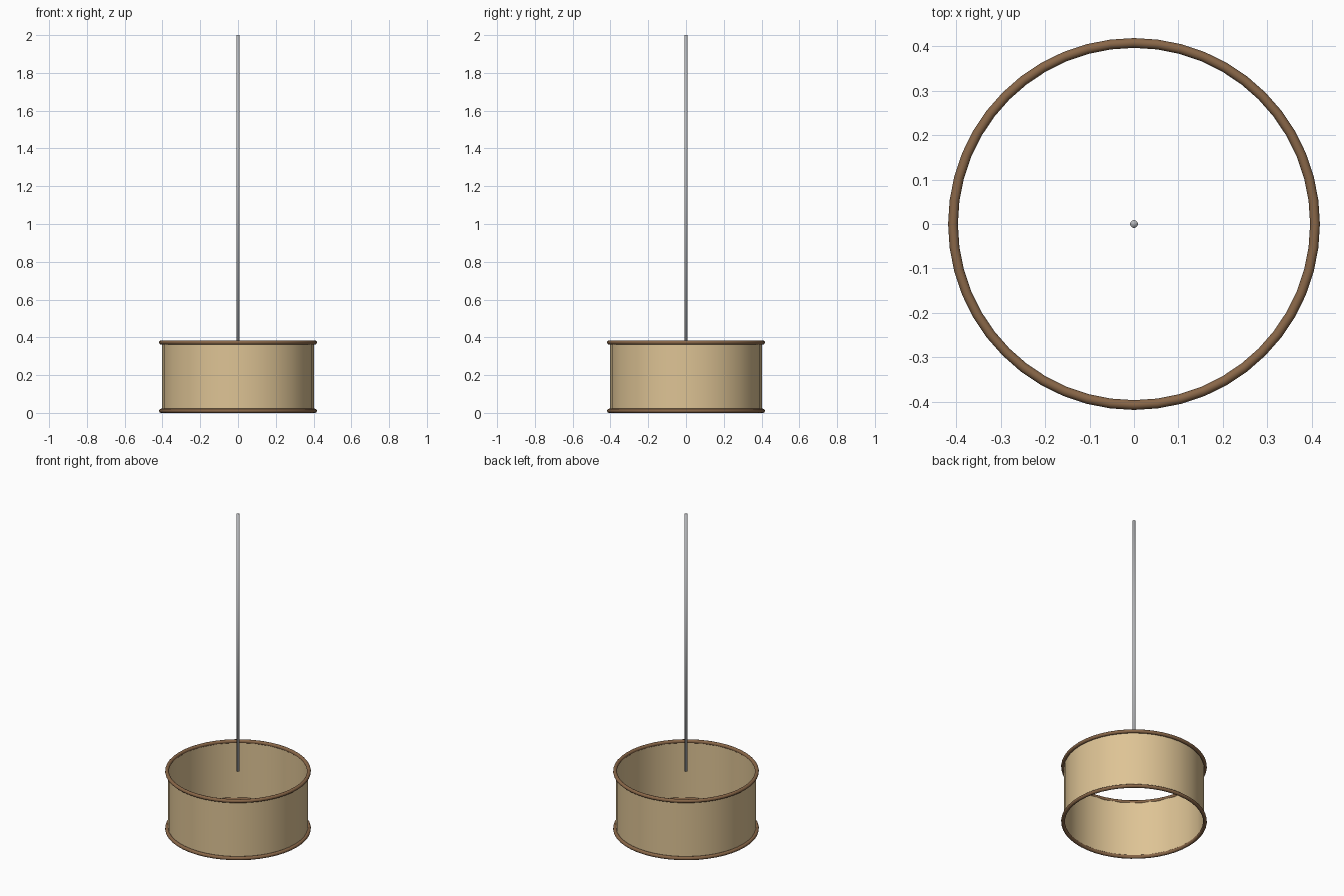
import bpy, math

if "Cube" in bpy.data.objects:
    bpy.data.objects.remove(bpy.data.objects["Cube"])

def material(name, rgb):
    m = bpy.data.materials.new(name)
    m.diffuse_color = (*rgb, 1)
    m.use_nodes = True
    m.node_tree.nodes["Principled BSDF"].inputs["Base Color"].default_value = m.diffuse_color
    return m

linen = material("linen", (0.73, 0.55, 0.30))
brown = material("brown trim", (0.25, 0.135, 0.065))
steel = material("grey metal", (0.45, 0.46, 0.48))

RIM_R, TUBE = 0.407, 0.011
LOW, HIGH = 0.011, 0.373

def finish(name, mat):
    ob = bpy.context.object
    ob.name = name
    ob.data.materials.append(mat)
    bpy.ops.object.shade_smooth()

# open drum shade
bpy.ops.mesh.primitive_cylinder_add(vertices=24, radius=0.402, depth=HIGH - LOW,
                                    end_fill_type='NOTHING', location=(0, 0, (LOW + HIGH) / 2))
bpy.context.object.rotation_euler.z = math.pi / 2
finish("drum_shade", linen)

# rolled trims at the bottom and top of the shade
for name, z in (("bottom_trim", LOW), ("top_trim", HIGH)):
    bpy.ops.mesh.primitive_torus_add(major_radius=RIM_R, minor_radius=TUBE, major_segments=48,
                                     minor_segments=12, location=(0, 0, z))
    finish(name, brown)

# hanging rod
bpy.ops.mesh.primitive_cylinder_add(vertices=12, radius=0.009, depth=2 - HIGH,
                                    location=(0, 0, (2 + HIGH) / 2))
finish("hanging_rod", steel)
